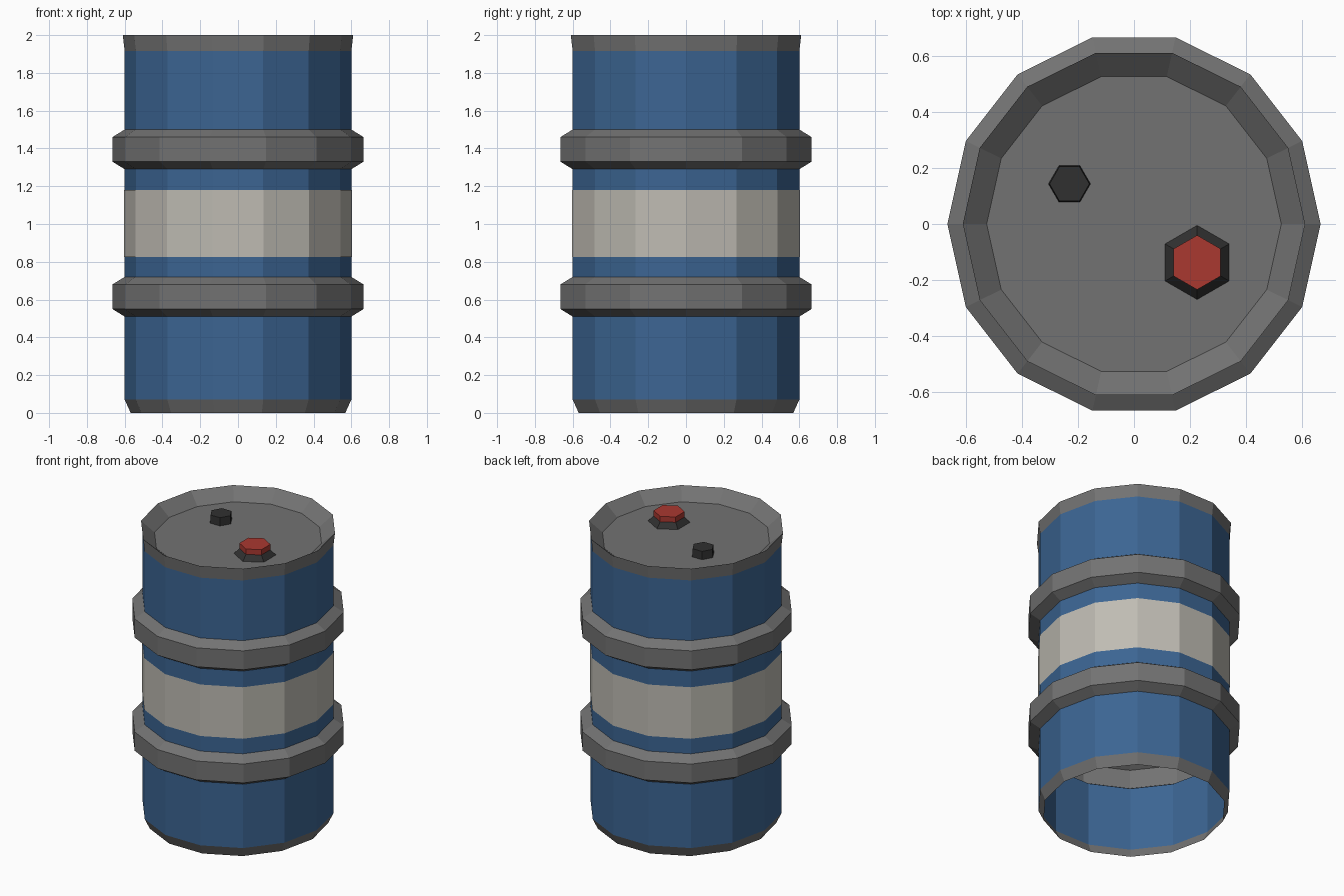
import bpy, math

if "Cube" in bpy.data.objects:
    bpy.data.objects.remove(bpy.data.objects["Cube"])

SIDES = 14
Y_STRETCH = 1 / math.cos(math.pi / SIDES)   # equal width across x and y


def material(name, rgb):
    m = bpy.data.materials.new(name)
    m.diffuse_color = (*rgb, 1)
    m.use_nodes = True
    m.node_tree.nodes["Principled BSDF"].inputs["Base Color"].default_value = m.diffuse_color
    return m


blue = material("blue_paint", (0.045, 0.13, 0.29))
cream = material("cream_label", (0.52, 0.50, 0.45))
grey = material("grey_metal", (0.17, 0.17, 0.17))
dark = material("dark_plastic", (0.03, 0.03, 0.03))
red = material("red_cap", (0.40, 0.04, 0.03))


def lathe(name, profile, sides, mats, bands, loc=(0, 0, 0), turn=0, sy=1, cap=None):
    """Spin (radius, z) rings; bands = material index per ring gap, cap = index of top face."""
    verts, faces, idx = [], [], []
    for r, z in profile:
        for i in range(sides):
            a = turn + math.tau * i / sides
            verts.append((r * math.cos(a), r * sy * math.sin(a), z))
    for k, band in enumerate(bands):
        for i in range(sides):
            j = (i + 1) % sides
            a, b = k * sides, (k + 1) * sides
            faces.append((a + i, a + j, b + j, b + i))
            idx.append(band)
    if cap is not None:
        top = (len(profile) - 1) * sides
        faces.append(tuple(range(top, top + sides)))
        idx.append(cap)
    me = bpy.data.meshes.new(name)
    me.from_pydata(verts, [], faces)
    for m in mats:
        me.materials.append(m)
    for p, i in zip(me.polygons, idx):
        p.material_index = i
    ob = bpy.data.objects.new(name, me)
    ob.location = loc
    bpy.context.collection.objects.link(ob)
    return ob


# Barrel shell: open underneath, two raised hoops, flared rim and sunken lid
FLOOR = 1.925
profile = [(0.568, 0), (0.6, 0.07)]
bands = [1, 0]
for z in (0.51, 1.29):
    profile += [(0.6, z), (0.665, z + 0.04), (0.665, z + 0.17), (0.6, z + 0.21)]
    bands += [1, 1, 1, 0]
profile += [(0.6, 1.915), (0.61, 2.0), (0.525, FLOOR)]
bands += [1, 1]
lathe("barrel_shell", profile, SIDES, [blue, grey], bands, sy=Y_STRETCH, cap=1)

# Painted label band
lathe("label_band", [(0.603, 0.825), (0.603, 1.18)], SIDES, [cream], [0], sy=Y_STRETCH)

# Large filler cap: dark flange with red hexagonal top
lathe("filler_cap", [(0.132, FLOOR), (0.097, 1.96), (0.097, 1.997)], 6, [dark, red],
      [0, 1], loc=(0.225, -0.137, 0), turn=math.pi / 6, cap=1)

# Small vent plug
lathe("vent_plug", [(0.075, FLOOR), (0.071, 1.98)], 6, [dark], [0],
      loc=(-0.23, 0.143, 0), cap=0)
